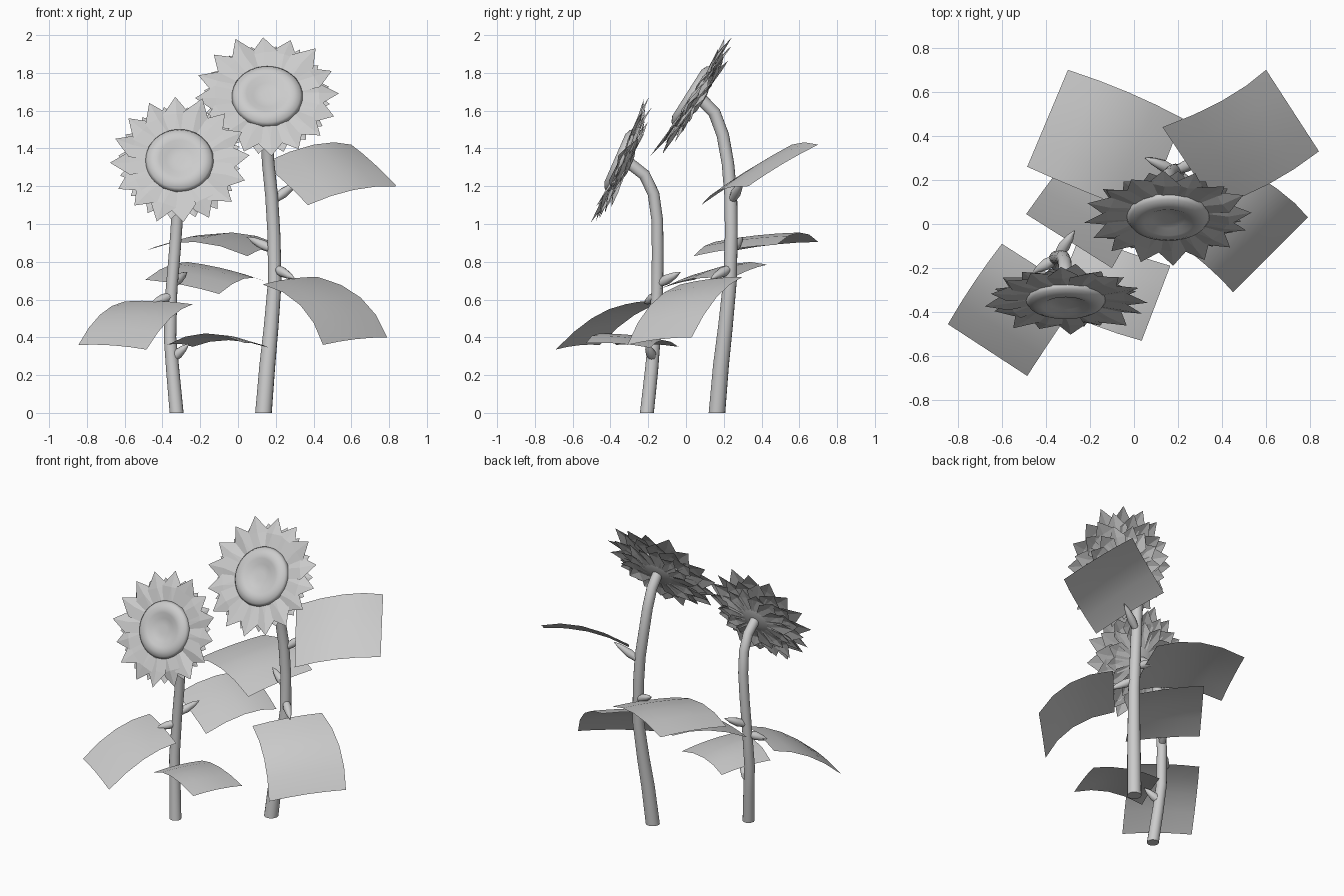
import bpy, bmesh, math, random
from mathutils import Vector, Matrix

if "Cube" in bpy.data.objects:
    bpy.data.objects.remove(bpy.data.objects["Cube"])

random.seed(4)


def make(name, verts, faces, smooth=True):
    me = bpy.data.meshes.new(name)
    me.from_pydata([tuple(v) for v in verts], [], faces)
    bm = bmesh.new()
    bm.from_mesh(me)
    bmesh.ops.recalc_face_normals(bm, faces=bm.faces)
    bm.to_mesh(me)
    bm.free()
    ob = bpy.data.objects.new(name, me)
    bpy.context.collection.objects.link(ob)
    for p in me.polygons:
        p.use_smooth = smooth
    return ob


def tube(name, pts, radii, sides=16):
    """Capped round tube through the points."""
    pts = [Vector(p) for p in pts]
    verts, faces = [], []
    n = len(pts)
    for i, p in enumerate(pts):
        t = (pts[min(i + 1, n - 1)] - pts[max(i - 1, 0)]).normalized()
        if i == 0 and abs(t.z) > 0.9:
            t = Vector((0, 0, 1))          # flat foot on the ground
        u = t.cross(Vector((0.3, 0.9, 0.1))).normalized()
        w = t.cross(u)
        for k in range(sides):
            a = 2 * math.pi * k / sides
            verts.append(p + (u * math.cos(a) + w * math.sin(a)) * radii[i])
    for i in range(n - 1):
        for k in range(sides):
            j = (k + 1) % sides
            faces.append((i * sides + k, i * sides + j, (i + 1) * sides + j, (i + 1) * sides + k))
    faces.append(tuple(range(sides)))
    faces.append(tuple(range((n - 1) * sides, n * sides)))
    ob = make(name, verts, faces)
    bpy.context.view_layer.objects.active = ob
    ob.select_set(True)
    bpy.ops.object.shade_smooth_by_angle(angle=math.radians(40))
    ob.select_set(False)


def leaf(name, near, mid, far, seg=4):
    """Arched sheet; each row is a (left, right) pair of points."""
    verts, faces = [], []
    for i in range(seg + 1):
        t = i / seg
        wts = ((1 - t) * (1 - 2 * t), 4 * t * (1 - t), t * (2 * t - 1))
        l, r = [sum((Vector(row[s]) * w for row, w in zip((near, mid, far), wts)), Vector())
                for s in (0, 1)]
        for k in range(5):
            s = k / 4
            verts.append(l.lerp(r, s) + Vector((0, 0, 0.04 * s * (1 - s))))
    for i in range(seg):
        for k in range(4):
            a = i * 5 + k
            faces.append((a, a + 1, a + 6, a + 5))
    make(name, verts, faces)


def petiole(name, a, b):
    a, b = Vector(a), Vector(b)
    tube(name, [a, a.lerp(b, 0.4), a.lerp(b, 0.75), b], [0.018, 0.027, 0.017, 0.002], 10)


def head(name, centre, normal, scale):
    z = Vector(normal).normalized()
    x = Vector((1, 0, 0))
    m = Matrix((x, z.cross(x), z)).transposed()
    c = Vector(centre)

    # seed disc with a dented centre
    prof = [(0.03, 0.012), (0.075, 0.016), (0.11, 0.034), (0.145, 0.036),
            (0.175, 0.022), (0.19, 0.0), (0.16, -0.03), (0.05, -0.06)]
    n = 40
    verts = [c + m @ Vector((r * math.cos(2 * math.pi * k / n), r * math.sin(2 * math.pi * k / n), h)) * scale
             for r, h in prof for k in range(n)]
    faces = [(i * n + k, i * n + (k + 1) % n, (i + 1) * n + (k + 1) % n, (i + 1) * n + k)
             for i in range(len(prof) - 1) for k in range(n)]
    faces += [tuple(range(n)), tuple(range((len(prof) - 1) * n, len(prof) * n))]
    make(name + "_seed_disc", verts, faces)

    # rings of pointed petals: count, length, half width, base height, tip height
    for ring, (cnt, ln, hw, zb, zt) in enumerate([(16, 0.385, 0.075, -0.005, 0.005),
                                                  (16, 0.345, 0.075, -0.025, -0.02),
                                                  (14, 0.27, 0.06, -0.05, -0.04)]):
        verts, faces = [], []
        for k in range(cnt):
            rot = Matrix.Rotation(2 * math.pi * (k + 0.5 * (ring % 2) + 0.15) / cnt, 3, 'Z')
            tilt = random.uniform(-0.02, 0.02)
            twist = random.uniform(-0.014, 0.014)
            ln2 = ln * random.uniform(0.97, 1.01)
            w = ln2 * 0.72
            pts = [(0.08, -0.03, zb), (0.08, 0.03, zb), (w, hw, (zb + zt) / 2 + twist),
                   (ln2, 0, zt + tilt), (w, -hw, (zb + zt) / 2 - twist), (w, 0, (zb + zt) / 2 + 0.012)]
            b = len(verts)
            verts += [c + m @ (rot @ Vector(p)) * scale for p in pts]
            faces += [(b, b + 5, b + 4), (b, b + 1, b + 5), (b + 1, b + 2, b + 5),
                      (b + 2, b + 3, b + 5), (b + 3, b + 4, b + 5)]
        make(f"{name}_petals_{ring + 1}", verts, faces, False)


# stems
tube("tall_stem",
     [(0.135, 0.164, 0), (0.155, 0.185, 0.25), (0.175, 0.208, 0.45), (0.195, 0.233, 0.7), (0.19, 0.24, 0.95),
      (0.178, 0.237, 1.15), (0.16, 0.222, 1.32), (0.152, 0.195, 1.47), (0.15, 0.15, 1.59), (0.155, 0.08, 1.66)],
     [0.044, 0.042, 0.039, 0.036, 0.034, 0.034, 0.033, 0.033, 0.033, 0.033])
tube("short_stem",
     [(-0.325, -0.207, 0), (-0.345, -0.183, 0.22), (-0.36, -0.167, 0.4), (-0.352, -0.152, 0.65),
      (-0.335, -0.15, 0.85), (-0.323, -0.152, 1.02), (-0.315, -0.172, 1.16), (-0.312, -0.22, 1.26),
      (-0.31, -0.31, 1.33)],
     [0.037, 0.035, 0.033, 0.031, 0.031, 0.031, 0.031, 0.031, 0.031])

# flower heads
head("tall_flower", (0.155, 0.035, 1.675), (0, -0.845, 0.535), 1.0)
head("short_flower", (-0.31, -0.345, 1.335), (0, -0.915, 0.4), 0.96)

# tall plant leaves
leaf("tall_leaf_back_right", ((0.13, 0.44, 1.32), (0.37, 0.08, 1.10)),
     ((0.40, 0.56, 1.42), (0.61, 0.18, 1.18)), ((0.60, 0.70, 1.42), (0.84, 0.33, 1.20)))
leaf("tall_leaf_back_left", ((0.22, 0.48, 0.89), (0.05, 0.04, 0.83)),
     ((-0.03, 0.60, 0.955), (-0.23, 0.15, 0.905)), ((-0.30, 0.70, 0.905), (-0.485, 0.26, 0.86)))
leaf("tall_leaf_front_right", ((0.42, 0.30, 0.72), (0.13, -0.03, 0.68)),
     ((0.65, 0.16, 0.61), (0.33, -0.19, 0.57)), ((0.79, 0.03, 0.40), (0.45, -0.31, 0.36)))
# short plant leaves
leaf("short_leaf_front_left", ((-0.60, -0.09, 0.59), (-0.24, -0.32, 0.575)),
     ((-0.73, -0.27, 0.52), (-0.36, -0.50, 0.50)), ((-0.845, -0.455, 0.36), (-0.485, -0.69, 0.335)))
leaf("short_leaf_back", ((-0.49, 0.045, 0.705), (-0.10, -0.20, 0.63)),
     ((-0.34, 0.25, 0.79), (0.03, 0.03, 0.71)), ((-0.20, 0.43, 0.785), (0.135, 0.22, 0.70)))
leaf("short_leaf_front_right", ((-0.24, -0.04, 0.35), (-0.375, -0.37, 0.36)),
     ((-0.05, -0.12, 0.385), (-0.18, -0.46, 0.42)), ((0.165, -0.19, 0.345), (0.035, -0.53, 0.37)))

# leaf stalks
for i, (a, b) in enumerate([((0.18, 0.24, 1.12), (0.33, 0.30, 1.23)),
                            ((0.19, 0.24, 0.86), (0.05, 0.30, 0.93)),
                            ((0.19, 0.24, 0.77), (0.30, 0.13, 0.71)),
                            ((-0.35, -0.155, 0.62), (-0.46, -0.22, 0.58)),
                            ((-0.35, -0.15, 0.68), (-0.27, -0.03, 0.745)),
                            ((-0.355, -0.17, 0.28), (-0.26, -0.21, 0.365))]):
    petiole(f"leaf_stalk_{i + 1}", a, b)
